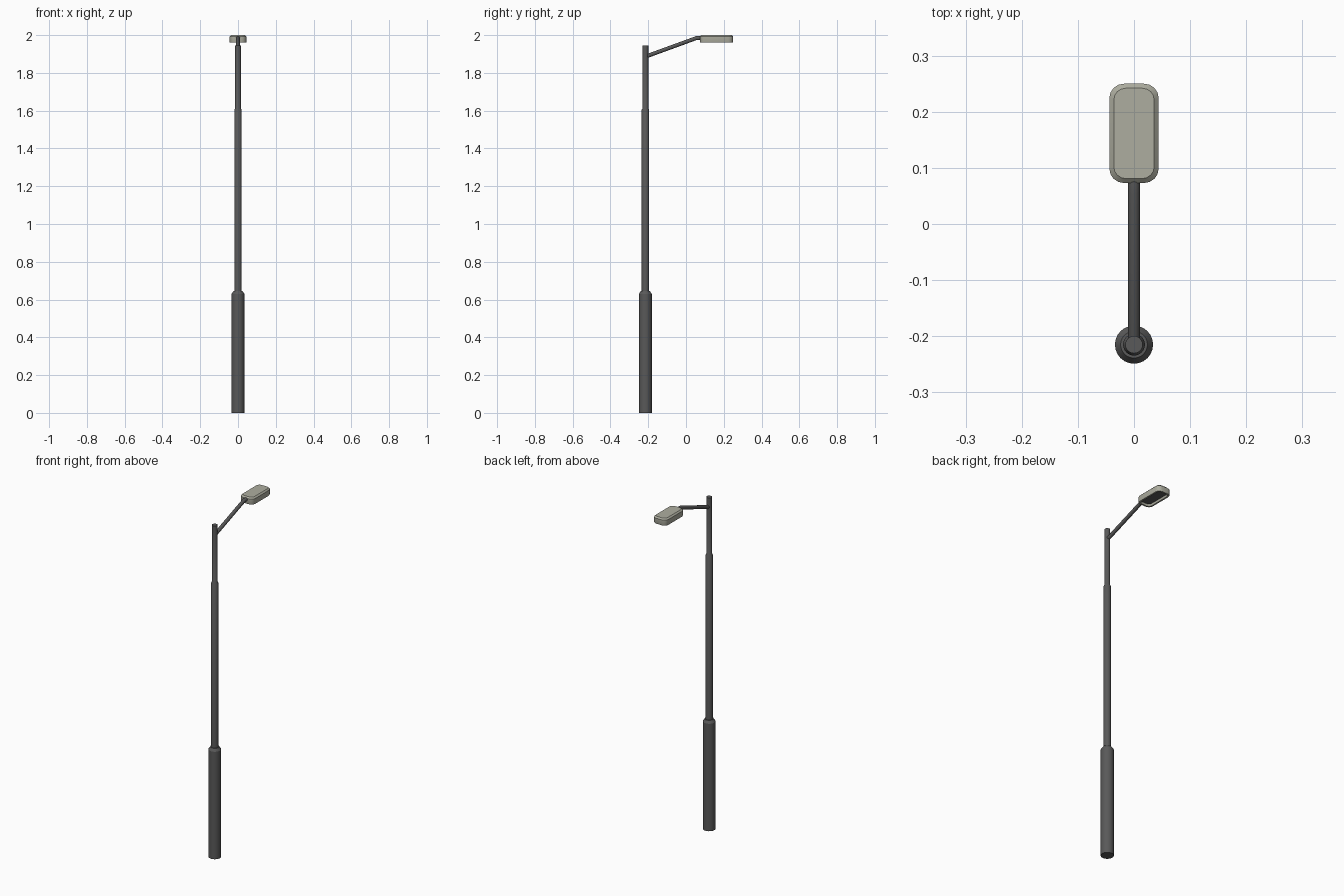
import bpy, bmesh, math

if "Cube" in bpy.data.objects:
    bpy.data.objects.remove(bpy.data.objects["Cube"])

POLE_Y = -0.215


def material(name, rgb):
    m = bpy.data.materials.new(name)
    m.diffuse_color = (*rgb, 1)
    m.use_nodes = True
    m.node_tree.nodes["Principled BSDF"].inputs["Base Color"].default_value = m.diffuse_color
    return m


DARK = material("dark_metal", (0.10, 0.10, 0.10))
PALE = material("pale_housing", (0.42, 0.42, 0.35))


def loft(name, rings, mats, face_mat=lambda i: 0):
    """Skin a stack of equal-length point rings and cap both ends."""
    bm = bmesh.new()
    loops = [[bm.verts.new(p) for p in ring] for ring in rings]
    n = len(loops[0])
    for i, (a, b) in enumerate(zip(loops, loops[1:])):
        for k in range(n):
            j = (k + 1) % n
            bm.faces.new((a[k], a[j], b[j], b[k])).material_index = face_mat(i)
    bm.faces.new(loops[0][::-1]).material_index = face_mat(-1)
    bm.faces.new(loops[-1]).material_index = face_mat(len(loops) - 1)
    bmesh.ops.recalc_face_normals(bm, faces=bm.faces)
    me = bpy.data.meshes.new(name)
    bm.to_mesh(me)
    bm.free()
    for m in mats:
        me.materials.append(m)
    ob = bpy.data.objects.new(name, me)
    bpy.context.collection.objects.link(ob)
    bpy.ops.object.select_all(action='DESELECT')
    ob.select_set(True)
    bpy.context.view_layer.objects.active = ob
    bpy.ops.object.shade_smooth_by_angle(angle=math.radians(30))
    return ob


def circle(r, z, n=24):
    return [(r * math.cos(2 * math.pi * k / n),
             POLE_Y + r * math.sin(2 * math.pi * k / n), z) for k in range(n)]


def rounded_rect(inset, z, hx=0.044, y0=0.073, y1=0.25, radius=0.026, seg=4):
    hx, hy, cy = hx - inset, (y1 - y0) / 2 - inset, (y0 + y1) / 2
    r = radius - inset * 0.6
    pts = []
    for q, (sx, sy) in enumerate(((1, 1), (-1, 1), (-1, -1), (1, -1))):
        for k in range(seg + 1):
            a = math.pi / 2 * (q + k / seg)
            pts.append((sx * (hx - r) + r * math.cos(a),
                        cy + sy * (hy - r) + r * math.sin(a), z))
    return pts


# Stepped pole
loft("pole", [circle(r, z) for r, z in (
    (0.034, 0), (0.034, 0.63), (0.024, 0.645), (0.0195, 0.645),
    (0.0195, 1.605), (0.0155, 1.612), (0.0155, 1.945))], [DARK])

# Arm rising from the pole, levelling out at the lamp
def arm_ring(y, z, tilt, r=0.0105, n=16):
    ring = []
    for k in range(n):
        a = 2 * math.pi * k / n
        u = r * math.sin(a)
        ring.append((r * math.cos(a), y - u * math.sin(tilt), z + u * math.cos(tilt)))
    return ring

slope = math.atan2(0.098, 0.269)
loft("arm", [arm_ring(POLE_Y, 1.886, slope), arm_ring(0.054, 1.984, slope / 2),
             arm_ring(0.09, 1.984, 0)], [DARK])

# Lamp housing: recessed underside, rim, walls, chamfered top
loft("lamp_housing", [rounded_rect(i, z) for i, z in (
    (0.012, 1.972), (0.010, 1.960), (0.001, 1.960), (0, 1.963),
    (0, 1.992), (0.008, 2.0))], [PALE, DARK], lambda i: 1 if i == -1 else 0)
